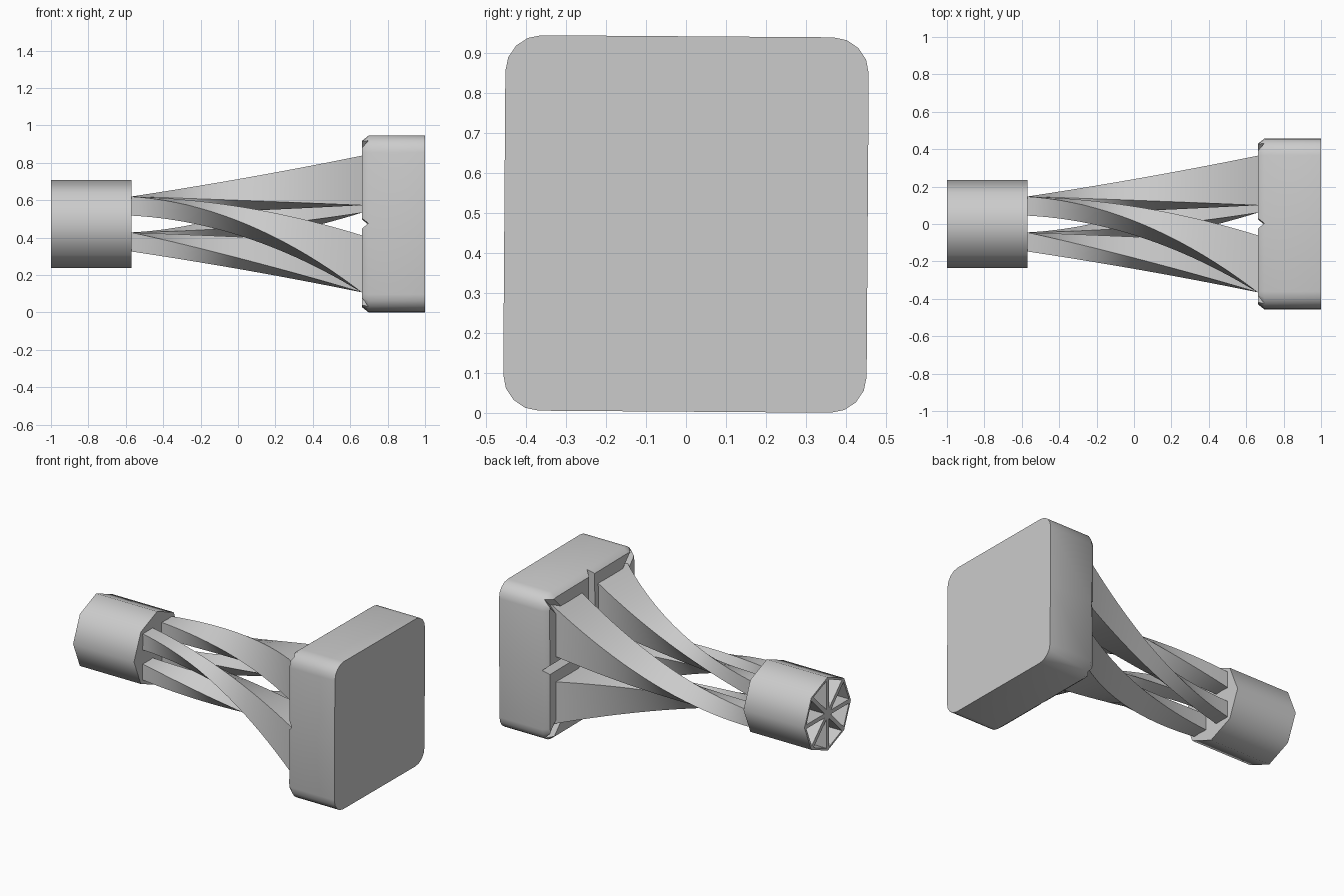
import bpy, bmesh, math
from math import cos, sin, pi, radians

if "Cube" in bpy.data.objects:
    bpy.data.objects.remove(bpy.data.objects["Cube"])

ZC = 0.4725  # height of the long axis


def finish(bm, name, angle):
    bmesh.ops.recalc_face_normals(bm, faces=bm.faces[:])
    me = bpy.data.meshes.new(name)
    bm.to_mesh(me)
    bm.free()
    ob = bpy.data.objects.new(name, me)
    bpy.context.collection.objects.link(ob)
    bpy.ops.object.select_all(action='DESELECT')
    ob.select_set(True)
    bpy.context.view_layer.objects.active = ob
    bpy.ops.object.shade_smooth_by_angle(angle=radians(angle))
    return ob


def wedge_block(name, outline, step, x_face, x_back, insets, angle):
    """Prism along x whose -x end is split into eight wedges, each inset in turn."""
    bm = bmesh.new()
    n = len(outline)
    front = [bm.verts.new((x_face, y, z + ZC)) for y, z in outline]
    back = [bm.verts.new((x_back, y, z + ZC)) for y, z in outline]
    hub = bm.verts.new((x_face, 0, ZC))
    bm.faces.new(back)
    for i in range(n):
        j = (i + 1) % n
        bm.faces.new((front[i], front[j], back[j], back[i]))
    wedges = [bm.faces.new([hub] + [front[(k + i) % n] for i in range(step + 1)])
              for k in range(0, n, step)]
    bmesh.ops.recalc_face_normals(bm, faces=bm.faces[:])
    for thickness, depth in insets:
        bmesh.ops.inset_individual(bm, faces=wedges, thickness=thickness,
                                   depth=depth, use_even_offset=True)
    return finish(bm, name, angle)


# Octagonal socket with eight pockets at its open end
octagon = [(0.234 * cos(k * pi / 4), 0.234 * sin(k * pi / 4)) for k in range(8)]
wedge_block("octagon_socket", octagon, 1, -1.0, -0.57,
            [(0.013, 0), (0.001, -0.1)], 50)

# Rounded square head with V grooves between its eight wedges
HY, HZ, R = 0.4545, 0.4695, 0.09
square = []
for sy, sz, first in ((1, 1, 0), (-1, 1, 1), (-1, -1, 0), (1, -1, 1)):
    arc = [(sy * (HY - R + R * cos(a * pi / 8)), sz * (HZ - R + R * sin(a * pi / 8)))
           for a in range(5)]
    part = [(sy * HY, 0)] + arc + [(0, sz * HZ)]
    if first:
        part.reverse()
    square += part[:-1]
tilt = radians(-0.4)
square = [(y * cos(tilt) - z * sin(tilt), y * sin(tilt) + z * cos(tilt))
          for y, z in square]
wedge_block("square_head", square, 3, 0.697, 1.0, [(0.028, 0.035)], 40)

# Four quarter-turn arms of square section: (outward, sideways) corners at each end
START = [(0.045, 0.147), (0.147, 0.147), (0.147, 0.045), (0.045, 0.045)]
END = [(0.365, -0.06), (0.365, -0.365), (0.10, -0.365), (0.10, -0.06)]
STEPS = 20


def twisting_arm(name, turn):
    bm = bmesh.new()
    rings = []
    for i in range(STEPS + 1):
        t = -0.02 + 1.05 * i / STEPS
        bend = 0.16 * t + 0.84 * t * t
        rise = 0.85 * t + 0.15 * t * t
        ring = []
        for (w0, u0), (w1, u1) in zip(START, END):
            y, z = -(w0 + (w1 - w0) * rise), u0 + (u1 - u0) * bend
            ring.append(bm.verts.new((-0.57 + 1.23 * t,
                                      y * cos(turn) - z * sin(turn),
                                      y * sin(turn) + z * cos(turn) + ZC)))
        rings.append(ring)
    n = len(START)
    for a, b in zip(rings, rings[1:]):
        for i in range(n):
            j = (i + 1) % n
            bm.faces.new((a[i], a[j], b[j], b[i]))
    bm.faces.new(rings[0])
    bm.faces.new(rings[-1])
    finish(bm, name, 30)


for k, side in enumerate(("front", "bottom", "back", "top")):
    twisting_arm(side + "_arm", k * pi / 2)
